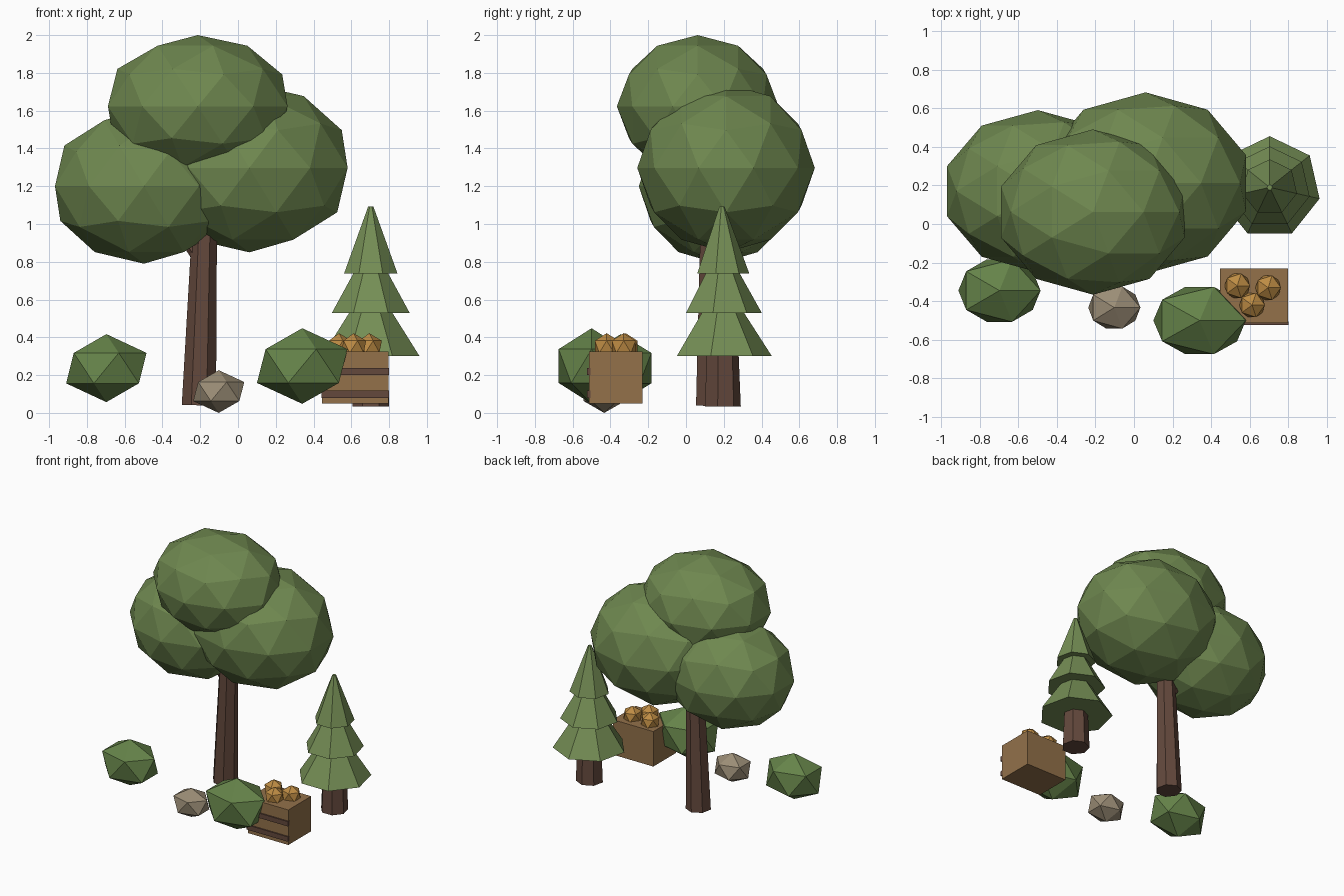
import bpy, bmesh, math
from mathutils import Vector, Matrix

if "Cube" in bpy.data.objects:
    bpy.data.objects.remove(bpy.data.objects["Cube"])


def material(name, r, g, b):
    lin = [((c / 255 + 0.055) / 1.055) ** 2.4 for c in (r, g, b)]
    m = bpy.data.materials.new(name)
    m.diffuse_color = (*lin, 1)
    m.use_nodes = True
    m.node_tree.nodes["Principled BSDF"].inputs["Base Color"].default_value = m.diffuse_color
    return m


LEAF = material("leaf green", 110, 135, 79)
PINE = material("pine green", 117, 142, 85)
BUSH = material("bush green", 101, 131, 73)
BARK = material("bark brown", 99, 72, 60)
CRATE = material("crate wood", 147, 113, 74)
FRUIT = material("fruit orange", 190, 140, 68)
STONE = material("stone", 155, 141, 118)


def finish(name, bm, mat):
    bmesh.ops.recalc_face_normals(bm, faces=bm.faces)
    me = bpy.data.meshes.new(name)
    bm.to_mesh(me)
    bm.free()
    me.materials.append(mat)
    ob = bpy.data.objects.new(name, me)
    bpy.context.collection.objects.link(ob)
    return ob


def blob(name, mat, centre, radii, subdivisions):
    bm = bmesh.new()
    bmesh.ops.create_icosphere(bm, subdivisions=subdivisions, radius=1)
    bmesh.ops.scale(bm, vec=radii, verts=bm.verts)
    bmesh.ops.translate(bm, vec=centre, verts=bm.verts)
    return finish(name, bm, mat)


def taper(name, mat, p0, r0, p1, r1, sides=7):
    """Closed frustum between two points, first corner towards +y."""
    p0, p1 = Vector(p0), Vector(p1)
    rot = Vector((0, 0, 1)).rotation_difference(p1 - p0)
    bm = bmesh.new()
    rings = []
    for p, r in ((p0, r0), (p1, r1)):
        ring = []
        for i in range(sides):
            a = math.pi / 2 + math.tau * i / sides
            ring.append(bm.verts.new(p + rot @ Vector((r * math.cos(a), r * math.sin(a), 0))))
        rings.append(ring)
    lo, hi = rings
    bm.faces.new(lo)
    bm.faces.new(hi)
    for i in range(sides):
        j = (i + 1) % sides
        bm.faces.new((lo[i], lo[j], hi[j], hi[i]))
    return finish(name, bm, mat)


def box(name, mat, lo, hi):
    lo, hi = Vector(lo), Vector(hi)
    bm = bmesh.new()
    bmesh.ops.create_cube(bm, size=1, matrix=Matrix.Translation((lo + hi) / 2)
                          @ Matrix.Diagonal((*(hi - lo), 1)))
    return finish(name, bm, mat)


# Broadleaf tree: leaning trunk, short branch and three foliage masses
taper("tree_trunk", BARK, (-0.207, 0.137, 0.04), 0.093, (-0.172, 0.137, 1.15), 0.063)
taper("tree_branch", BARK, (-0.19, 0.14, 0.80), 0.04, (-0.38, 0.16, 1.08), 0.03)
blob("foliage_top", LEAF, (-0.213, 0.062, 1.623), (0.50, 0.428, 0.377), 2)
blob("foliage_right", LEAF, (0.06, 0.212, 1.297), (0.547, 0.47, 0.447), 2)
blob("foliage_left", LEAF, (-0.498, 0.17, 1.2), (0.495, 0.42, 0.41), 2)

# Pine: trunk and three overlapping tiers
px, py = 0.703, 0.19
taper("pine_trunk", BARK, (px, py, 0.035), 0.1, (px, py, 0.40), 0.085)
for i, (z0, r0, z1, r1) in enumerate(((0.30, 0.265, 0.58, 0.085),
                                      (0.528, 0.212, 0.80, 0.06),
                                      (0.738, 0.145, 1.093, 0.014))):
    taper(f"pine_tier_{i + 1}", PINE, (px, py, z0), r0, (px, py, z1), r1)

# Bushes and rock
blob("bush_left", BUSH, (-0.697, -0.345, 0.237), (0.238, 0.19, 0.18), 1)
blob("bush_right", BUSH, (0.34, -0.5, 0.248), (0.268, 0.205, 0.2), 1)
blob("rock", STONE, (-0.102, -0.433, 0.113), (0.151, 0.128, 0.113), 1)

# Crate with two front slats and a pile of fruit
box("crate", CRATE, (0.445, -0.513, 0.05), (0.797, -0.23, 0.325))
for i, z in enumerate((0.08, 0.2)):
    box(f"crate_slat_{i + 1}", BARK, (0.442, -0.523, z), (0.80, -0.505, z + 0.038))
for i, (x, y) in enumerate(((0.535, -0.32), (0.695, -0.33), (0.612, -0.42))):
    blob(f"fruit_{i + 1}", FRUIT, (x, y, 0.35), (0.074, 0.074, 0.072), 1)
